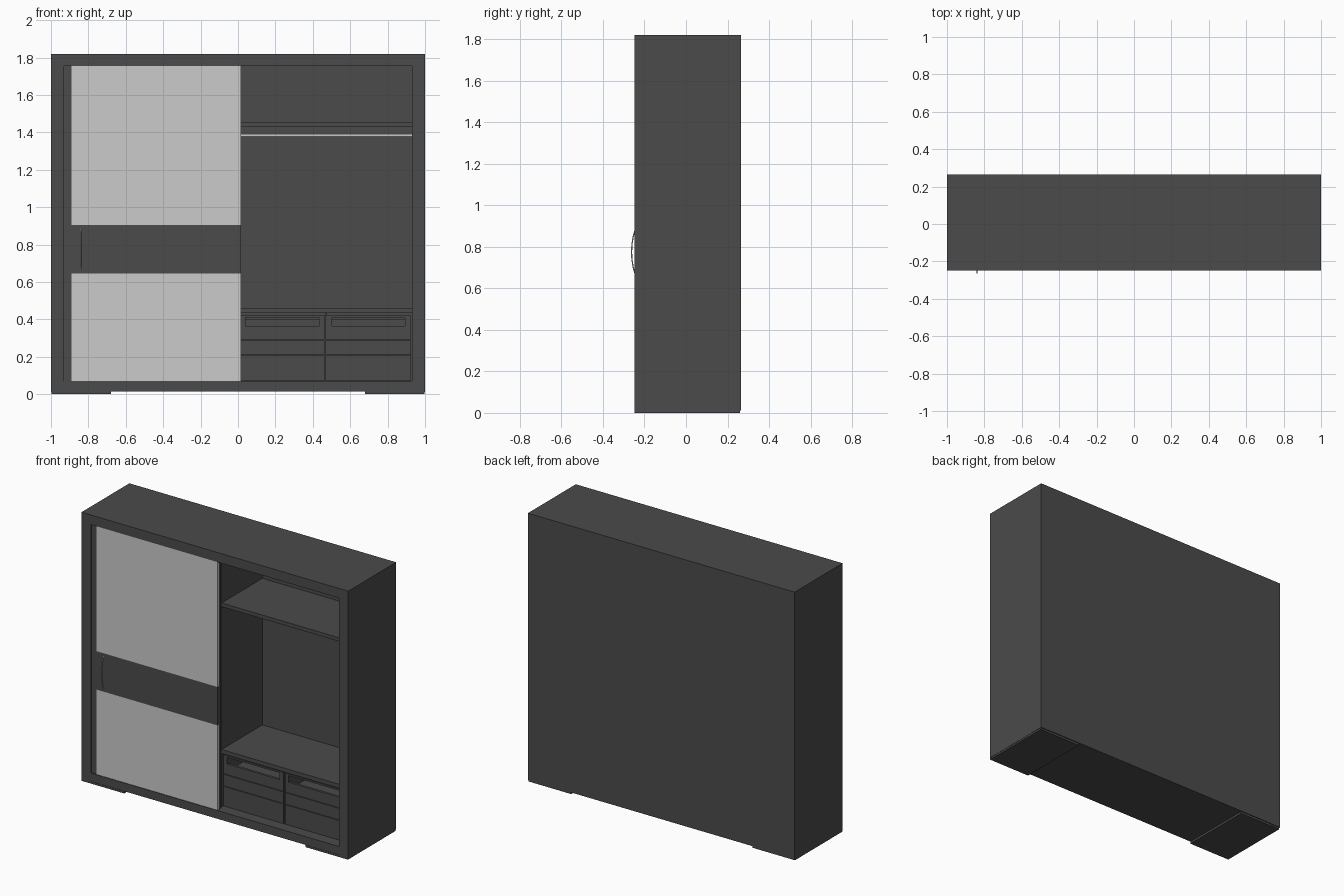
import bpy, bmesh, math

if "Cube" in bpy.data.objects:
    bpy.data.objects.remove(bpy.data.objects["Cube"])

FRONT, BACK = -0.248, 0.265
H, W, TOP_IN, FLOOR = 1.82, 0.93, 1.755, 0.07


def material(name, v):
    m = bpy.data.materials.new(name)
    m.diffuse_color = (v, v, v, 1)
    m.use_nodes = True
    m.node_tree.nodes["Principled BSDF"].inputs["Base Color"].default_value = m.diffuse_color
    return m


dark = material("dark_wood", 0.07)


def finish(name, bm, mat):
    bmesh.ops.recalc_face_normals(bm, faces=bm.faces[:])
    me = bpy.data.meshes.new(name)
    bm.to_mesh(me)
    bm.free()
    if mat:
        me.materials.append(mat)
    ob = bpy.data.objects.new(name, me)
    bpy.context.collection.objects.link(ob)
    return ob


def prism(name, outline, y0, y1, hole=None, mat=dark):
    """Extrude an x/z outline from y0 to y1; a hole has as many points as the outline."""
    bm = bmesh.new()
    outer = [bm.verts.new((x, y0, z)) for x, z in outline]
    if hole:
        inner = [bm.verts.new((x, y0, z)) for x, z in hole]
        n = len(outer)
        faces = [bm.faces.new((outer[i], outer[(i + 1) % n], inner[(i + 1) % n], inner[i]))
                 for i in range(n)]
    else:
        faces = [bm.faces.new(outer)]
    ext = bmesh.ops.extrude_face_region(bm, geom=faces, use_keep_orig=True)
    verts = [v for v in ext["geom"] if isinstance(v, bmesh.types.BMVert)]
    bmesh.ops.translate(bm, verts=verts, vec=(0, y1 - y0, 0))
    return finish(name, bm, mat)


def rect(x0, x1, z0, z1):
    return [(x0, z0), (x1, z0), (x1, z1), (x0, z1)]


def box(name, x0, x1, y0, y1, z0, z1, mat=dark):
    return prism(name, rect(x0, x1, z0, z1), y0, y1, mat=mat)


def tube(name, points, radius, mat=None):
    cu = bpy.data.curves.new(name, "CURVE")
    cu.dimensions = "3D"
    cu.bevel_depth = radius
    cu.bevel_resolution = 3
    cu.use_fill_caps = True
    sp = cu.splines.new("POLY")
    sp.points.add(len(points) - 1)
    for p, co in zip(sp.points, points):
        p.co = (*co, 1)
    sp.use_smooth = True
    if mat:
        cu.materials.append(mat)
    ob = bpy.data.objects.new(name, cu)
    bpy.context.collection.objects.link(ob)
    return ob


# Carcass: mitred sides and top, floor, back, centre partition
for side, s in (("left", -1), ("right", 1)):
    prism(side + "_side", [(s, 0.012), (s * W, 0.012), (s * W, TOP_IN), (s, H)], FRONT, BACK)
    box(side + "_foot", *sorted((s * 0.68, s * 0.998)), FRONT, BACK - 0.006, 0, 0.014)
prism("top_board", [(-1, H), (1, H), (W, TOP_IN), (-W, TOP_IN)], FRONT, BACK)
box("bottom_board", -W, W, FRONT + 0.002, BACK, 0.014, FLOOR)
box("back_panel", -W, W, 0.247, BACK, FLOOR, TOP_IN)
box("centre_partition", -0.01, 0.01, -0.19, 0.247, FLOOR, TOP_IN)

# Sliding door: stile, middle band and two pale panels, with a slim backing
DY0, DY1 = -0.242, -0.205
box("door_stile", -W, -0.89, DY0 + 0.004, DY1, FLOOR, TOP_IN)
box("door_backing", -0.89, 0.015, DY0 + 0.015, DY1, FLOOR, TOP_IN)
box("door_band", -0.89, 0.015, DY0, DY0 + 0.015, 0.645, 0.905)
box("door_lower_panel", -0.89, 0.015, DY0, DY0 + 0.015, FLOOR, 0.645, None)
box("door_upper_panel", -0.89, 0.015, DY0, DY0 + 0.015, 0.905, TOP_IN, None)

# Bowed door handle
arc = [(-0.84, DY0 - 0.02 * math.sin(math.pi * i / 16) ** 0.7, 0.665 + 0.22 * i / 16)
       for i in range(17)]
tube("door_handle", arc, 0.003)


def drawer(name, x0, x1, z0, z1, slot=False):
    """Drawer front with an optional grip slot, plus an open tray behind it."""
    hole = rect(x0 + 0.028, x1 - 0.03, z1 - 0.056, z1 - 0.011) if slot else None
    prism(name + "_front", rect(x0, x1, z0, z1), -0.175, -0.158, hole)
    a, b, t = x0 + 0.012, x1 - 0.012, z1 - 0.02
    box(name + "_base", a, b, -0.158, 0.23, z0 + 0.008, z0 + 0.018)
    box(name + "_back", a, b, 0.22, 0.23, z0 + 0.018, t)
    box(name + "_left", a, a + 0.012, -0.158, 0.22, z0 + 0.018, t)
    box(name + "_right", b - 0.012, b, -0.158, 0.22, z0 + 0.018, t)


# Interior of each half: shelves, hanging rail, drawer bank
for side, s in (("left", -1), ("right", 1)):
    a, b = sorted((s * 0.01, s * W))
    box(side + "_upper_shelf", a, b, -0.19, 0.247, 1.428, 1.453)
    box(side + "_drawer_top", a, b, -0.19, 0.247, 0.433, 0.46)
    tube(side + "_hanging_rail", [(a, 0.03, 1.383), (b, 0.03, 1.383)], 0.008)
    box(side + "_drawer_divider", *sorted((s * 0.465, s * 0.472)), -0.168, 0.247, FLOOR, 0.433)
    for col, (x0, x1) in enumerate(((0.013, 0.463), (0.474, 0.924))):
        x0, x1 = sorted((s * x0, s * x1))
        for row, (z0, z1) in enumerate(((0.073, 0.206), (0.21, 0.288), (0.292, 0.42))):
            drawer(f"{side}_drawer_{col}_{row}", x0, x1, z0, z1, row == 2)
